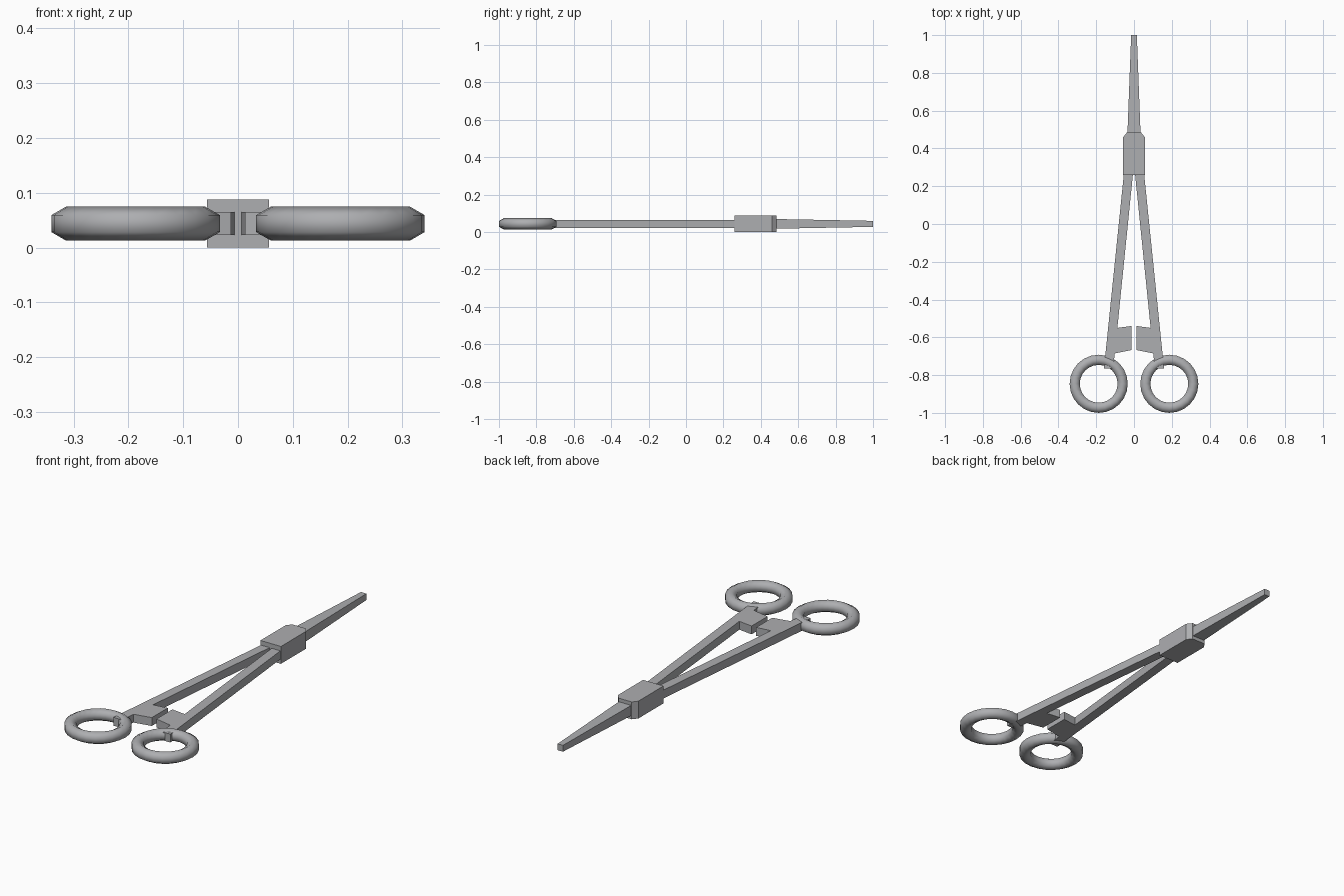
import bpy, bmesh, math
from mathutils import Vector

if "Cube" in bpy.data.objects:
    bpy.data.objects.remove(bpy.data.objects["Cube"])

ZC = 0.0437  # mid-plane height of the instrument

steel = bpy.data.materials.new("grey steel")
steel.diffuse_color = (0.42, 0.425, 0.44, 1)
steel.use_nodes = True
steel.node_tree.nodes["Principled BSDF"].inputs["Base Color"].default_value = steel.diffuse_color


def finish(bm, name, smooth=False):
    bmesh.ops.recalc_face_normals(bm, faces=bm.faces)
    mesh = bpy.data.meshes.new(name)
    bm.to_mesh(mesh)
    bm.free()
    mesh.materials.append(steel)
    for p in mesh.polygons:
        p.use_smooth = smooth
    obj = bpy.data.objects.new(name, mesh)
    bpy.context.collection.objects.link(obj)
    return obj


def plate(name, outline, half):
    """Flat outline (x, y) extruded symmetrically about the mid-plane."""
    bm = bmesh.new()
    face = bm.faces.new([bm.verts.new((x, y, ZC - half)) for x, y in outline])
    ext = bmesh.ops.extrude_face_region(bm, geom=[face])
    verts = [g for g in ext["geom"] if isinstance(g, bmesh.types.BMVert)]
    bmesh.ops.translate(bm, verts=verts, vec=(0, 0, 2 * half))
    return finish(bm, name)


def ring(name, cx, cy, major, minor, steps=24):
    """Hexagonal section, point up, spun round the vertical axis."""
    bm = bmesh.new()
    c = Vector((cx, cy, ZC))
    section = []
    for i in range(6):
        a = math.radians(30 + 60 * i)
        section.append(bm.verts.new(
            c + Vector((major + minor * math.cos(a), 0, minor * math.sin(a)))))
    edges = [bm.edges.new((section[i], section[(i + 1) % 6])) for i in range(6)]
    bmesh.ops.spin(bm, geom=section + edges, cent=c, axis=(0, 0, 1),
                   angle=math.tau, steps=steps)
    bmesh.ops.remove_doubles(bm, verts=bm.verts, dist=1e-4)
    return finish(bm, name, smooth=True)


# box joint with clipped front corners
plate("box_joint", [(-0.057, 0.26), (0.057, 0.26), (0.057, 0.46), (0.037, 0.485),
                    (-0.037, 0.485), (-0.057, 0.46)], ZC)

# closed jaws, tapering in width and thickness toward the tip
bm = bmesh.new()
loops = [[bm.verts.new((sx * w, y, ZC + sz * h))
          for sx, sz in ((-1, -1), (1, -1), (1, 1), (-1, 1))]
         for y, w, h in ((0.47, 0.035, 0.026), (1.0, 0.015, 0.016))]
bm.faces.new(loops[0])
bm.faces.new(loops[1])
for i in range(4):
    j = (i + 1) % 4
    bm.faces.new((loops[0][i], loops[0][j], loops[1][j], loops[1][i]))
finish(bm, "jaws")

# shanks with ratchet lug, and finger rings, mirrored left and right
for side, s in (("left", -1), ("right", 1)):
    shank = [(0.050, 0.30), (0.002, 0.30), (0.088, -0.55), (0.013, -0.54),
             (0.013, -0.667), (0.102, -0.685), (0.110, -0.765), (0.159, -0.765)]
    plate(side + "_shank", [(s * x, y) for x, y in shank], 0.021)
    ring(side + "_finger_ring", s * 0.187, -0.846, 0.127, 0.031)
